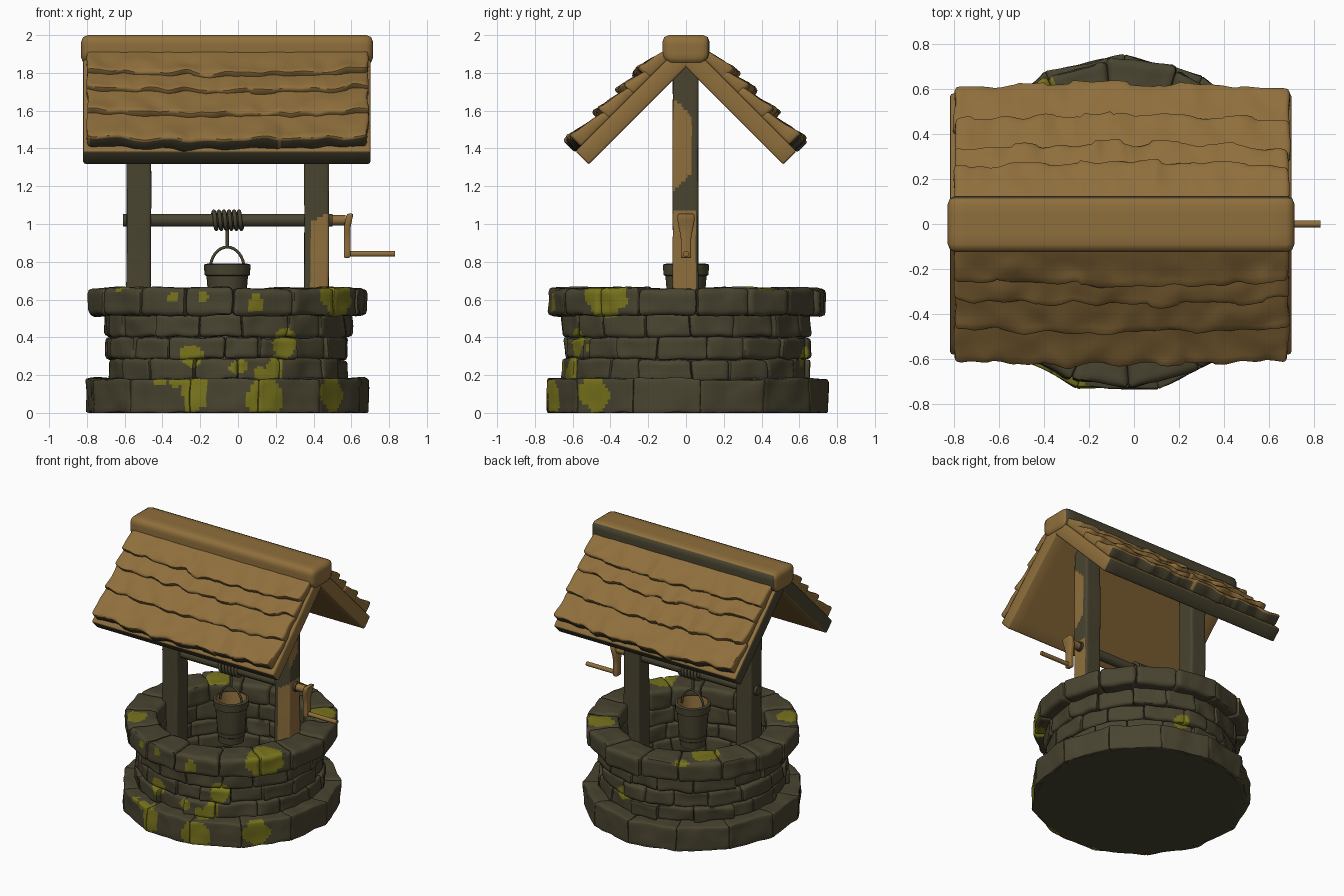
import bpy, bmesh, math, random
from math import sin, cos, tan, pi, radians
from mathutils import Vector, noise

random.seed(4)
cube = bpy.data.objects.get("Cube")
if cube:
    bpy.data.objects.remove(cube, do_unlink=True)

CX = -0.057  # the ring axis sits slightly off the origin


def material(name, color):
    m = bpy.data.materials.new(name)
    m.use_nodes = True
    m.diffuse_color = (*color, 1)
    bsdf = m.node_tree.nodes["Principled BSDF"]
    bsdf.inputs["Base Color"].default_value = (*color, 1)
    bsdf.inputs["Roughness"].default_value = 0.9
    return m


DARK = material("dark weathered stone", (0.067, 0.058, 0.03))
WOOD = material("warm brown wood", (0.275, 0.158, 0.045))
MOSS = material("olive moss", (0.19, 0.175, 0.012))


def smooth(ob, angle=50):
    bpy.ops.object.select_all(action='DESELECT')
    ob.select_set(True)
    bpy.context.view_layer.objects.active = ob
    bpy.ops.object.shade_smooth_by_angle(angle=radians(angle))


def finish(name, bm, mats, rule=None, angle=50):
    """Turn a bmesh into a smooth object, colouring faces by a rule."""
    bmesh.ops.recalc_face_normals(bm, faces=bm.faces)
    bm.normal_update()
    if rule:
        for f in bm.faces:
            f.material_index = int(rule(f.calc_center_median(), f.normal))
    me = bpy.data.meshes.new(name)
    bm.to_mesh(me)
    bm.free()
    for m in mats:
        me.materials.append(m)
    ob = bpy.data.objects.new(name, me)
    bpy.context.collection.objects.link(ob)
    smooth(ob, angle)


def block(bm, lo, hi, n, r, place=lambda p: p):
    """Rounded box with n cells per axis, bent into position by place()."""
    verts = {}

    def coord(a, i):
        if i == 0:
            return lo[a]
        if i == n[a]:
            return hi[a]
        return lo[a] + r + (hi[a] - lo[a] - 2 * r) * (i - 1) / (n[a] - 2)

    def vert(key):
        if key not in verts:
            p = Vector([coord(a, key[a]) for a in range(3)])
            q = Vector([min(max(p[a], lo[a] + r), hi[a] - r) for a in range(3)])
            verts[key] = bm.verts.new(place(q + (p - q).normalized() * r))
        return verts[key]

    for a in range(3):
        u, v = (a + 1) % 3, (a + 2) % 3
        for side in (0, n[a]):
            for i in range(n[u]):
                for j in range(n[v]):
                    quad = []
                    for di, dj in ((0, 0), (1, 0), (1, 1), (0, 1)):
                        key = [0, 0, 0]
                        key[a], key[u], key[v] = side, i + di, j + dj
                        quad.append(vert(tuple(key)))
                    bm.faces.new(quad)


def lathe(bm, profile, sides):
    rings = [[bm.verts.new((CX + r * cos(2 * pi * k / sides), r * sin(2 * pi * k / sides), z))
              for k in range(sides)] for r, z in profile]
    for a, b in zip(rings, rings[1:]):
        for k in range(sides):
            bm.faces.new((a[k], a[k - 1], b[k - 1], b[k]))
    bmesh.ops.remove_doubles(bm, verts=bm.verts, dist=0.0005)


def rod(name, points, radius, mat):
    """Round bar or rope along a path."""
    cu = bpy.data.curves.new(name, 'CURVE')
    cu.dimensions = '3D'
    cu.bevel_depth, cu.bevel_resolution, cu.use_fill_caps = radius, 3, True
    sp = cu.splines.new('POLY')
    sp.points.add(len(points) - 1)
    for p, co in zip(sp.points, points):
        p.co = (*co, 1)
    cu.materials.append(mat)
    ob = bpy.data.objects.new(name, cu)
    bpy.context.collection.objects.link(ob)
    bpy.ops.object.select_all(action='DESELECT')
    ob.select_set(True)
    bpy.context.view_layer.objects.active = ob
    bpy.ops.object.convert(target='MESH')
    smooth(bpy.context.object)


# Moss patches: ring radius, angle, height, size
SPOTS = [(Vector((CX + R * cos(radians(a)), R * sin(radians(a)), z)), s) for R, a, z, s in (
    (.74, -104, .12, .07), (.74, -104, .05, .05), (.74, -111, .175, .045), (.74, -119, .18, .04),
    (.74, -75, .08, .1), (.74, -41, .1, .1),
    (.64, -108, .31, .06), (.64, -85, .25, .045), (.64, -61, .37, .07), (.64, -68, .24, .06),
    (.64, -72, .19, .06), (.64, 77, .3, .05),
    (.69, -36, .63, .13), (.73, -101, .6, .035), (.73, -113, .61, .035), (.73, -78, .58, .045),
    (.65, -142, .67, .08), (.6, 133, .67, .1), (.63, 38, .67, .09), (.71, 118, .66, .04))]


def mossy(c, n):
    wob = 0.03 * noise.noise(c * 14)
    return any((c - p).length < s + wob for p, s in SPOTS)


def stone_ring(bm, angles, r0, r1, z0, z1, n, r, vary=0.0, rough=0.01):
    """Ring of wedge stones with flat outer faces."""
    for a, b in zip(angles, angles[1:]):
        mid, half = (a + b) / 2, (b - a) / 2
        out = r1 + random.uniform(-vary, vary * 0.3)
        w = out * tan(half)
        top = z1 + random.uniform(-0.006, 0.004)

        def place(p):
            x = p.x * p.y / out
            q = Vector((CX + p.y * cos(mid) - x * sin(mid), p.y * sin(mid) + x * cos(mid), p.z))
            q += noise.noise_vector(q * 9) * rough
            q.z = max(q.z, 0)
            return q
        block(bm, (-w, r0, z0), (w, out, top), n, r, place)


def even(count, start=0.0, jitter=0.0):
    step = 2 * pi / count
    a = [start + step * (i + random.uniform(-jitter, jitter)) for i in range(count)]
    return a + [a[0] + 2 * pi]


# Foundation, wall courses and rim
bm = bmesh.new()
stone_ring(bm, even(13, 0.1), 0.5, 0.733, 0, 0.18, (20, 8, 10), 0.009)
finish("foundation_stones", bm, [DARK, MOSS], mossy)

bm = bmesh.new()
levels = (0.17, 0.285, 0.4, 0.53)
for i in range(3):
    stone_ring(bm, even(17, i * 0.19, 0.18), 0.5, 0.648, levels[i], levels[i + 1],
               (14, 5, 9), 0.018, 0.028, 0.012)
finish("wall_stones", bm, [DARK, MOSS], mossy)

bm = bmesh.new()
stone_ring(bm, even(16, 0.08, 0.1), 0.5, 0.727, 0.515, 0.662, (16, 12, 8), 0.024, 0.012)
finish("rim_stones", bm, [DARK, MOSS], mossy)

bm = bmesh.new()
lathe(bm, [(0, 0), (.715, 0), (.715, .12), (.59, .16), (.59, .6), (.53, .6), (.53, .12), (0, .12)], 26)
finish("wall_core_and_floor", bm, [DARK], angle=30)


# Posts, the left one partly fresh wood
def post_rule(c, n):
    if c.x < 0:
        return False
    low = c.z < 1.03 + 0.6 * (c.x - 0.42) and c.x > 0.385 and c.y < 0.055
    high = n.x > 0.5 and 1.24 + c.y < c.z < 1.6 - c.y and c.y < 0.025
    return low or high


for name, x in (("right_post", -0.525), ("left_post", 0.415)):
    bm = bmesh.new()
    block(bm, (x - .065, -.07, .3), (x + .065, .065, 1.84), (12, 12, 90), 0.012,
          lambda p: p + noise.noise_vector(p * 4) * 0.004)
    finish(name, bm, [DARK, WOOD], post_rule)

# Roof: boards and shingles share a 45 degree slope frame
APEX, D = 1.97, math.sqrt(0.5)


def slope(side, p):
    """x along ridge, y down the slope, z away from the slope."""
    return Vector((p.x, side * D * (p.y + p.z), APEX + D * (p.z - p.y)))


for label, side in (("front", -1), ("back", 1)):
    down = Vector((0, side * D, -D))
    bm = bmesh.new()
    block(bm, (-.82, 0.02, -.1), (.702, .828, 0), (20, 12, 4), 0.012, lambda p: slope(side, p))
    finish(label + "_roof_board", bm, [WOOD, DARK], lambda c, n: n.dot(down) > 0.5 or n.x < -0.5)

    # Wavy overlapping courses of shingles
    bm = bmesh.new()
    start = 0.1
    for row, end in enumerate((0.32, 0.445, 0.62, 0.815)):
        def course(p):
            t = (p.y - start) / (end - start)
            chip = noise.cell(Vector((p.x * 8 + row * 0.4, row, side)))
            wob = noise.noise_vector(Vector((p.x * 9, p.y * 7, side * 3 + row)))
            bow = 0.035 * ((p.x + 0.055) / 0.75) ** 2
            y = p.y + t * (wob.y * 0.025 + chip * 0.008 - bow)
            z = p.z * (0.5 + 0.5 * t) + t * (wob.z * 0.02 + chip * 0.005) * (p.z > 0.02)
            return slope(side, Vector((p.x + wob.x * 0.012, y, z)))
        block(bm, (-.8, start, -.005), (.69, end, .08), (90, 10, 4), 0.016, course)
        start = end - 0.06
    finish(label + "_shingles", bm, [WOOD, DARK], lambda c, n: n.z < -0.6 and c.z < 1.5)

bm = bmesh.new()
block(bm, (-.83, -.125, 1.845), (.715, .125, 2.0), (30, 6, 6), 0.035,
      lambda p: Vector((p.x, p.y * min(1, 0.75 + (p.z - 1.845) * 6), p.z)))
finish("ridge_beam", bm, [WOOD, DARK],
       lambda c, n: n.z < -0.8 or (n.y > 0.5 and c.z < 1.985 and abs(c.x + 0.06) < 0.765))

# Windlass shaft, rope and crank
rod("windlass_shaft", [(-.61, 0, 1.02), (.5, 0, 1.02)], 0.036, DARK)
turns = [i / 16 * 2 * pi for i in range(16 * 6 + 1)]
rod("rope_coil", [(-.135 + .16 * t / turns[-1], .046 * cos(t), 1.02 + .046 * sin(t))
                  for t in turns], 0.011, DARK)
rod("hanging_rope", [(CX, 0, 1.0), (CX, 0, .875)], 0.01, DARK)

rod("crank_axle", [(.47, 0, 1.02), (.57, 0, 1.02)], 0.028, WOOD)


def crank_shape(p):
    wide = 0.6 + 0.4 * min(1, max(0, p.z - .93) * 12)
    return Vector((p.x + .015 * max(0, p.z - .98) / .07, p.y * wide, p.z))


bm = bmesh.new()
block(bm, (.56, -.045, .82), (.595, .045, 1.055), (4, 4, 10), 0.01, crank_shape)
finish("crank_arm", bm, [WOOD])
rod("crank_handle", [(.57, 0, .842), (.83, 0, .842)], 0.016, WOOD)

# Bucket with rim band, hoop and bail handle
bm = bmesh.new()
lathe(bm, [(0, .47), (.088, .47), (.092, .52), (.098, .525), (.1, .55), (.096, .555), (.11, .725),
           (.12, .73), (.124, .785), (.106, .79), (.1, .73), (.085, .53), (0, .53)], 22)


def inside(c, n):
    radial = Vector((c.x - CX, c.y, 0))
    return (n.dot(radial.normalized()) < -0.3 or n.z > 0.8) and radial.length < 0.105 and c.z > 0.5


finish("bucket", bm, [DARK, WOOD], inside, 35)
rod("bucket_handle", [(CX + .09 * cos(t), 0, .76 + .118 * sin(t))
                      for t in (pi * i / 16 for i in range(17))], 0.008, DARK)
